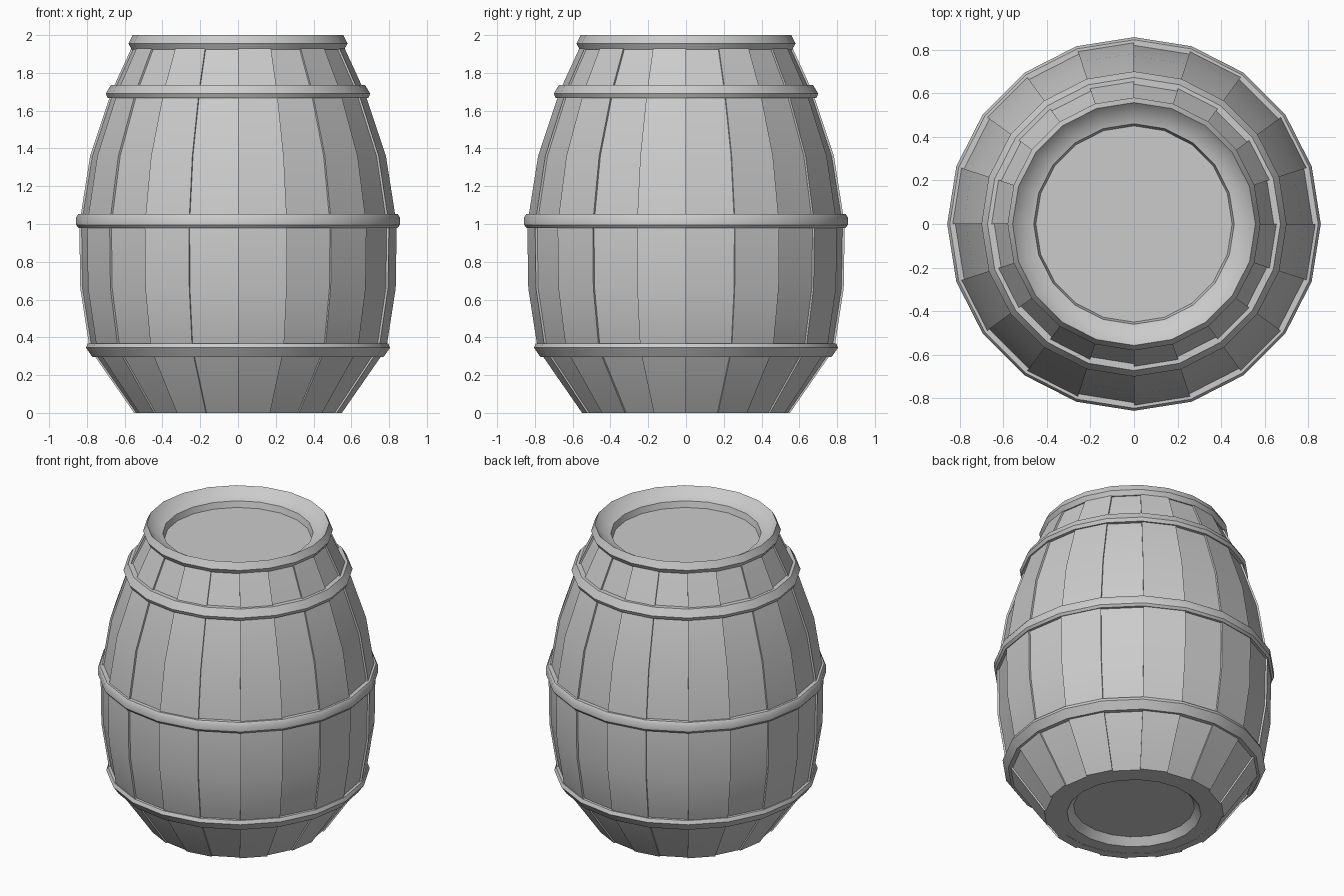
import bpy, bmesh, math

if "Cube" in bpy.data.objects:
    bpy.data.objects.remove(bpy.data.objects["Cube"])

SIDES = 20
STEP = 2 * math.pi / SIDES


def polar(r, a, z):
    return (r * math.cos(a), r * math.sin(a), z)


def finish(bm, name, angle=35):
    bmesh.ops.recalc_face_normals(bm, faces=bm.faces)
    me = bpy.data.meshes.new(name)
    bm.to_mesh(me)
    bm.free()
    ob = bpy.data.objects.new(name, me)
    bpy.context.collection.objects.link(ob)
    bpy.ops.object.select_all(action='DESELECT')
    ob.select_set(True)
    bpy.context.view_layer.objects.active = ob
    bpy.ops.object.shade_smooth_by_angle(angle=math.radians(angle))
    return ob


def lathe(name, profile, closed=True, cap=False):
    """Revolve an (r, z) profile; cap fills the last ring with a flat disc."""
    bm = bmesh.new()
    rings = [[bm.verts.new(polar(r, i * STEP, z)) for i in range(SIDES)]
             for r, z in profile]
    pairs = list(zip(rings, rings[1:]))
    if closed:
        pairs.append((rings[-1], rings[0]))
    for lo, hi in pairs:
        for i in range(SIDES):
            j = (i + 1) % SIDES
            bm.faces.new((lo[i], lo[j], hi[j], hi[i]))
    if cap:
        bm.faces.new(rings[-1])
    return finish(bm, name)


def staves(name, first, profile, drop):
    """Every second stave, as bent planks sunk inward by drop."""
    bm = bmesh.new()
    for k in range(first, SIDES, 2):
        rows = []
        for r, z in profile:
            rows.append([bm.verts.new(polar(rr, a, z))
                         for rr, a in ((r - drop, k * STEP), (r - drop, (k + 1) * STEP),
                                       (r - 0.06, (k + 1) * STEP), (r - 0.06, k * STEP))])
        for lo, hi in zip(rows, rows[1:]):
            for i in range(4):
                j = (i + 1) % 4
                bm.faces.new((lo[i], lo[j], hi[j], hi[i]))
        bm.faces.new(rows[0])
        bm.faces.new(rows[-1])
    return finish(bm, name)


# Barrel wall: alternating raised and slightly sunken staves
wall = [(0.55, 0), (0.765, 0.31), (0.79, 0.37), (0.835, 0.66), (0.84, 0.98),
        (0.832, 1.05), (0.783, 1.36), (0.68, 1.67), (0.652, 1.74), (0.56, 1.94)]
staves("raised_staves", 1, wall, 0.0)
staves("sunken_staves", 0, wall, 0.012)

# Hoops
lathe("lower_hoop", [(0.74, 0.295), (0.77, 0.295), (0.805, 0.345), (0.795, 0.368), (0.75, 0.368)])
lathe("middle_hoop", [(0.80, 0.98), (0.845, 0.98), (0.857, 0.995),
                      (0.857, 1.035), (0.845, 1.053), (0.80, 1.053)])
lathe("upper_hoop", [(0.64, 1.668), (0.69, 1.668), (0.70, 1.69), (0.672, 1.737), (0.62, 1.737)])

# Top rim with dished ring and sunken lid
lathe("rim_and_lid", [(0.53, 1.925), (0.563, 1.925), (0.58, 1.955), (0.557, 2.0),
                      (0.515, 1.955), (0.46, 1.94), (0.45, 1.90)], closed=False, cap=True)

# Base ring with sunken bottom
lathe("base", [(0.53, 0.003), (0.41, 0.003), (0.37, 0.05)], closed=False, cap=True)
